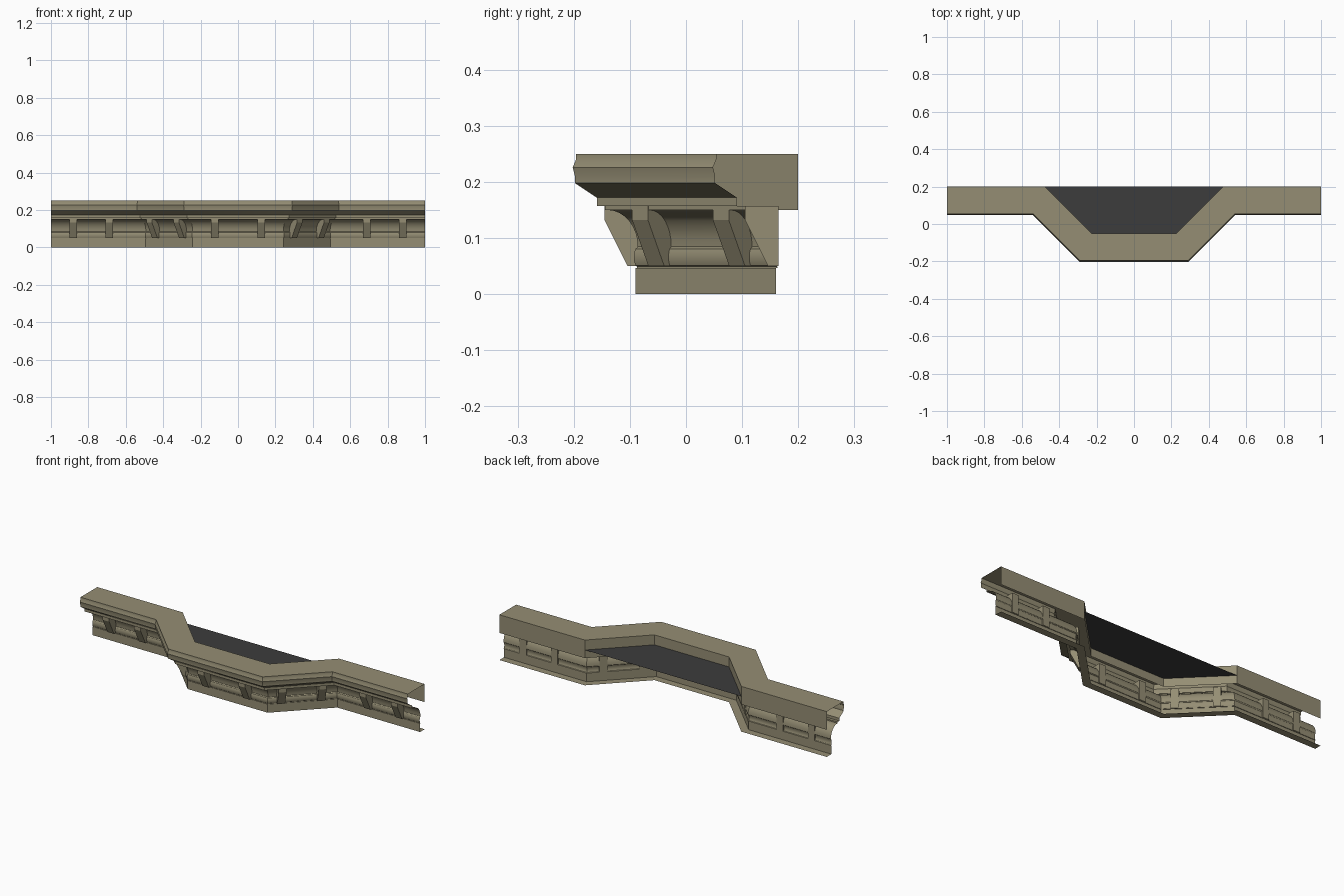
import bpy, bmesh, math
from mathutils import Vector

if "Cube" in bpy.data.objects:
    bpy.data.objects.remove(bpy.data.objects["Cube"])

def material(name, rgb):
    m = bpy.data.materials.new(name)
    m.diffuse_color = (*rgb, 1)
    m.use_nodes = True
    m.node_tree.nodes["Principled BSDF"].inputs["Base Color"].default_value = m.diffuse_color
    return m

stone = material("tan_stone", (0.30, 0.27, 0.175))
roof = material("dark_grey_roof", (0.045, 0.045, 0.045))

def make_object(name, bm, mat):
    me = bpy.data.meshes.new(name)
    bm.to_mesh(me)
    bm.free()
    me.materials.append(mat)
    ob = bpy.data.objects.new(name, me)
    bpy.context.collection.objects.link(ob)
    return ob

MITER = math.tan(math.radians(22.5))

def path(d):
    """Plan line of the bay, set back by d from the front lip."""
    a, b = 0.54 - MITER * d, 0.29 - MITER * d
    y, yb = 0.05 + d, -0.20 + d
    return [(-1, y), (-a, y), (-b, yb), (b, yb), (a, y), (1, y)]

def sweep(name, profile):
    """Open moulding: profile of (setback, height) carried along the plan line."""
    bm = bmesh.new()
    rows = [[bm.verts.new((x, y, z)) for x, y in path(d)] for d, z in profile]
    for r, s in zip(rows, rows[1:]):
        for j in range(5):
            bm.faces.new((r[j], s[j], s[j + 1], r[j + 1]))
    ob = make_object(name, bm, stone)
    bpy.context.view_layer.objects.active = ob
    ob.select_set(True)
    bpy.ops.object.shade_smooth_by_angle(angle=math.radians(30))
    ob.select_set(False)

def arc(cx, cz, rx, rz, a0, a1, n):
    return [(cx + rx * math.cos(math.radians(a0 + (a1 - a0) * i / n)),
             cz + rz * math.sin(math.radians(a0 + (a1 - a0) * i / n))) for i in range(n + 1)]

# Upper cornice: rear drop, top, lip, sloping underside, fascia
sweep("cornice_cap", [(0.15, 0.15), (0.15, 0.25), (0.004, 0.25), (0.004, 0.24),
                      (-0.002, 0.226), (0.002, 0.21), (0.002, 0.198),
                      (0.041, 0.172), (0.041, 0.157), (0.056, 0.157)])
# Hollow cove, then the roll below it
sweep("cove_and_roll", [(0.056, 0.157), (0.056, 0.15)]
      + arc(0.060, 0.085, 0.054, 0.065, 90, 0, 8)
      + arc(0.113, 0.066, 0.006, 0.017, 90, 270, 6)[0:] + [(0.113, 0.047), (0.11, 0.047)])
# Plain base band with its bottom ledge
sweep("base_band", [(0.11, 0.047), (0.11, 0.0), (0.15, 0.0)])

# Flat roof panel inside the bay
bm = bmesh.new()
bm.faces.new([bm.verts.new((x, y, 0.195)) for x, y in path(0.15)[1:5]])
make_object("roof_panel", bm, roof)

def bracket(name, x, y, out):
    """Sloping bracket; (x, y) lies on the base face, out is its outward direction."""
    out = Vector((*out, 0)).normalized()
    side = Vector((-out.y, out.x, 0)) * 0.02
    prof = [(0.055, 0.157), (0.055, 0.132), (0.096, 0.05), (0.115, 0.05), (0.115, 0.157)]
    bm = bmesh.new()
    rings = []
    for s in (-1, 1):
        rings.append([bm.verts.new(Vector((x, y, z)) + out * (0.11 - d) + side * s) for d, z in prof])
    bm.faces.new(rings[0])
    bm.faces.new(rings[1][::-1])
    for i in range(5):
        k = (i + 1) % 5
        bm.faces.new((rings[0][i], rings[1][i], rings[1][k], rings[0][k]))
    bmesh.ops.recalc_face_normals(bm, faces=bm.faces)
    make_object(name, bm, stone)

# Brackets: two on each straight run, splayed side and half of the bay front
for s, label in ((-1, "left"), (1, "right")):
    spots = [(0.88, 0.16, (0, -1)), (0.688, 0.16, (0, -1)),
             (0.435, 0.101, (1, -1)), (0.291, -0.043, (1, -1)),
             (0.125, -0.09, (0, -1))]
    for i, (x, y, o) in enumerate(spots):
        bracket(f"bracket_{label}_{i + 1}", s * x, y, (s * o[0], o[1]))
